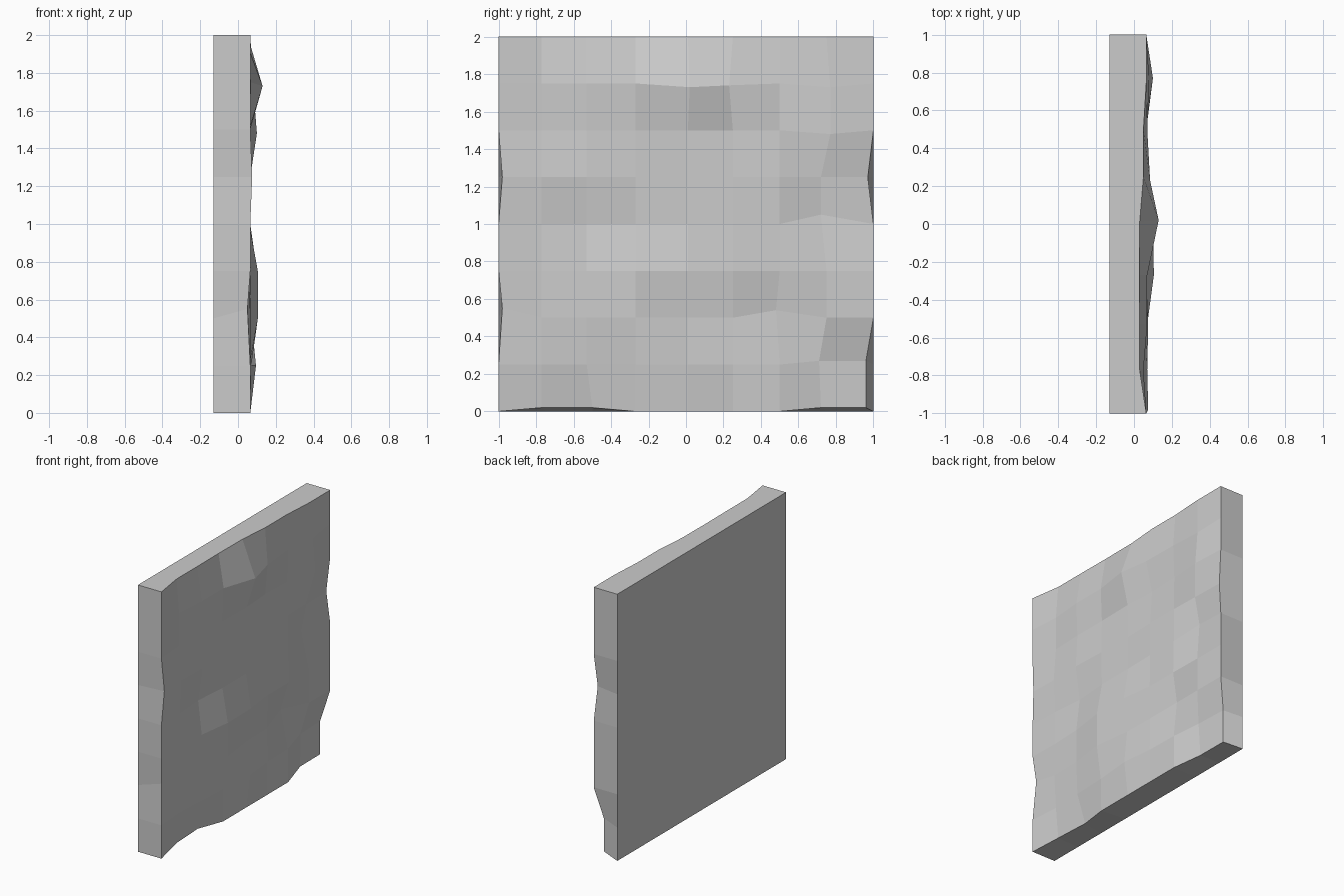
import bpy, bmesh

if "Cube" in bpy.data.objects:
    bpy.data.objects.remove(bpy.data.objects["Cube"])

N = 8
BACK = -0.13
# Depth of the rough face in hundredths: rows run bottom to top, columns -y to +y
DEPTH = [
    [6.5, 3, 1.6, 6.5, 6.5, 6.5, 6.5, 1.2, 6.5],
    [6.5, 5, 6, 7, 9.5, 7, 6.5, 2, 1],
    [5, 6.5, 7, 10.5, 7, 6.5, 2, 6.5, 6.5],
    [6.5, 6, 7, 10.5, 10, 7, 7, 6.5, 6.5],
    [6.5, 6, 4, 6, 6, 6.5, 6.5, 2, 6.5],
    [7.5, 7, 7.5, 6.5, 6, 6.5, 6.5, 6, 5.3],
    [6.5, 5, 6, 6, 6.5, 5, 6, 10, 6.5],
    [6.5, 5, 7, 7, 13, 8.5, 7, 8, 6.5],
    [6.5, 3, 3, 2.8, 3, 5, 5, 6.5, 6.5],
]
COLS = [-1, -0.77, -0.53, -0.27, 0.01, 0.25, 0.5, 0.75, 1]
# Stones pushed out of the regular grid: (row, column) -> (y, z)
SHIFT = {
    (0, 1): (-0.77, 0.02), (0, 2): (-0.5, 0.02), (0, 7): (0.72, 0.02),
    (1, 7): (0.71, 0.27), (1, 8): (0.96, 0.27), (2, 0): (-0.98, 0.55),
    (2, 6): (0.48, 0.54), (4, 7): (0.72, 1.05), (5, 0): (-0.98, 1.25),
    (5, 8): (0.97, 1.25), (5, 7): (0.72, 1.25), (6, 7): (0.77, 1.48),
    (7, 4): (0.02, 1.73), (7, 5): (0.23, 1.74), (7, 7): (0.77, 1.73),
}

bm = bmesh.new()

# Rough front surface
front = []
for r in range(N + 1):
    row = []
    for c in range(N + 1):
        y, z = SHIFT.get((r, c), (COLS[c], r * 0.25))
        row.append(bm.verts.new((DEPTH[r][c] / 100, y, z)))
    front.append(row)
# Bottom corner on the +y side is chipped just above the ground
chip = bm.verts.new((0.01, 0.96, 0.02))
for r in range(N):
    for c in range(N):
        a, b, d, e = front[r][c], front[r][c + 1], front[r + 1][c + 1], front[r + 1][c]
        if (r, c) == (0, N - 1):
            b = chip
        bm.faces.new((a, b, d, e))
bm.verts.remove(front[0][N])
front[0][N] = chip

# Flat rim and back
ring = ([(0, c) for c in range(N)] + [(r, N) for r in range(N)]
        + [(N, c) for c in range(N, 0, -1)] + [(r, 0) for r in range(N, 0, -1)])
rim = [front[r][c] for r, c in ring]
back = [bm.verts.new((BACK, -1 + c * 0.25, r * 0.25)) for r, c in ring]
for i in range(len(ring)):
    j = (i + 1) % len(ring)
    bm.faces.new((rim[j], rim[i], back[i], back[j]))
bm.faces.new(back)

bmesh.ops.recalc_face_normals(bm, faces=bm.faces)
mesh = bpy.data.meshes.new("rough_wall_panel")
bm.to_mesh(mesh)
bm.free()
panel = bpy.data.objects.new("rough_wall_panel", mesh)
bpy.context.collection.objects.link(panel)
